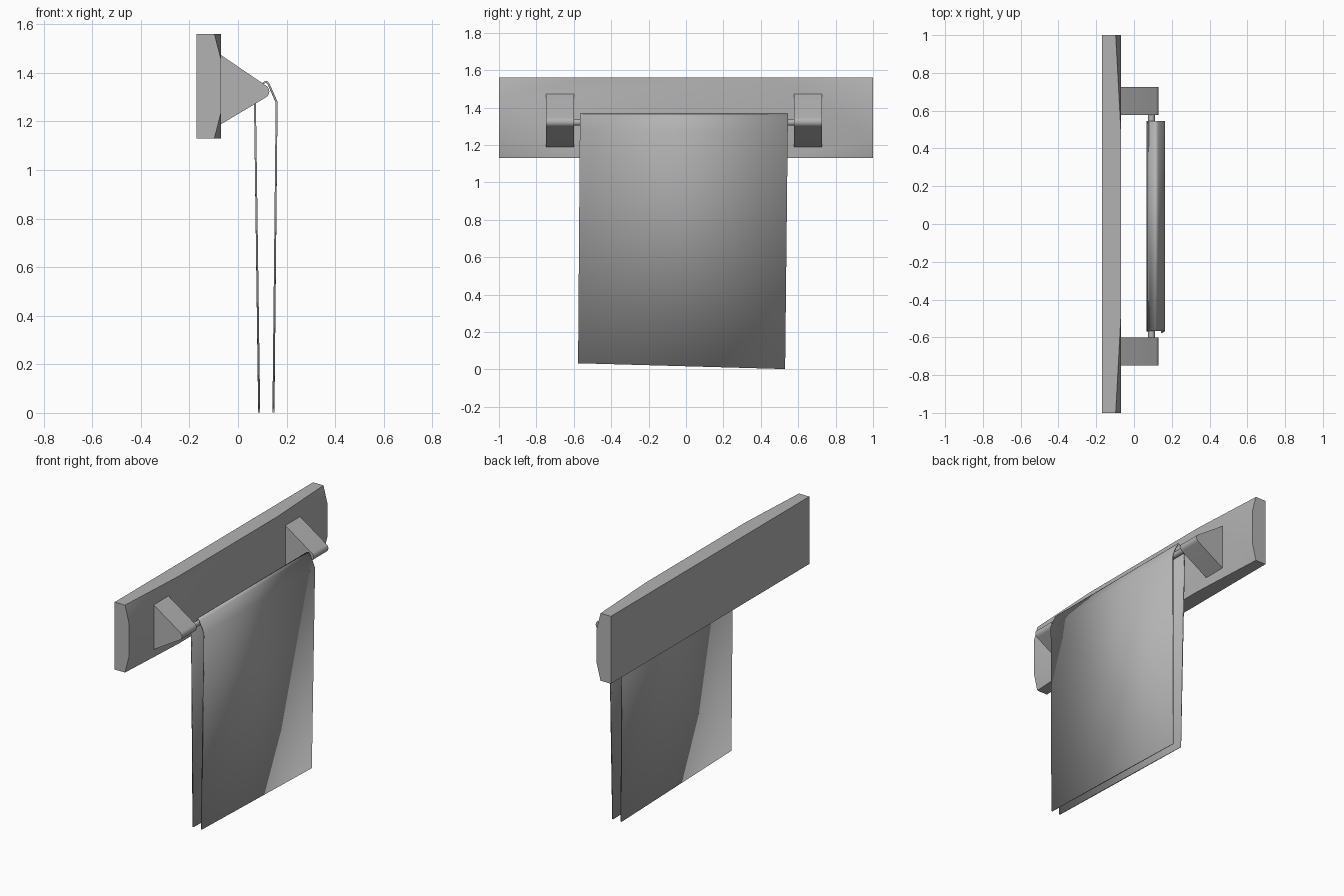
import bpy, bmesh, math
from mathutils import Matrix

cube = bpy.data.objects.get("Cube")
if cube:
    bpy.data.objects.remove(cube, do_unlink=True)

grey = bpy.data.materials.new("plain grey")
grey.use_nodes = True
grey.diffuse_color = (0.45, 0.45, 0.45, 1)
grey.node_tree.nodes["Principled BSDF"].inputs["Base Color"].default_value = grey.diffuse_color


def finish(name, bm, angle=30):
    bmesh.ops.recalc_face_normals(bm, faces=bm.faces)
    mesh = bpy.data.meshes.new(name)
    bm.to_mesh(mesh)
    bm.free()
    mesh.materials.append(grey)
    obj = bpy.data.objects.new(name, mesh)
    bpy.context.collection.objects.link(obj)
    bpy.ops.object.select_all(action='DESELECT')
    obj.select_set(True)
    bpy.context.view_layer.objects.active = obj
    bpy.ops.object.shade_smooth_by_angle(angle=math.radians(angle))
    return obj


def extrude_profile(name, profile, y0, y1):
    """Solid prism from an x-z outline, running along y."""
    bm = bmesh.new()
    face = bm.faces.new([bm.verts.new((x, y0, z)) for x, z in profile])
    grown = bmesh.ops.extrude_face_region(bm, geom=[face])["geom"]
    verts = [g for g in grown if isinstance(g, bmesh.types.BMVert)]
    bmesh.ops.translate(bm, vec=(0, y1 - y0, 0), verts=verts)
    return finish(name, bm)


# Wall board: a slab whose four front corners are shaved off at a shallow angle
bm = bmesh.new()
mid_z, half_z = 1.345, 0.215
for sy in (-1, 1):
    for sz in (-1, 1):
        for x, y, dz in ((-0.17, 1, half_z), (-0.097, 1, half_z),
                         (-0.07, 0.5, half_z), (-0.07, 1, 0.11)):
            bm.verts.new((x, sy * y, mid_z + sz * dz))
bmesh.ops.convex_hull(bm, input=bm.verts)
bmesh.ops.dissolve_limit(bm, angle_limit=0.01, verts=bm.verts, edges=bm.edges)
finish("wall_board", bm)

# Brackets: wedges with a rounded tip
tip_x, tip_z, tip_r = 0.101, 1.323, 0.028
wedge = [(-0.07, 1.473)]
for i in range(9):
    a = math.radians(56 - i * 14.5)
    wedge.append((tip_x + tip_r * math.cos(a), tip_z + tip_r * math.sin(a)))
wedge.append((-0.07, 1.188))
extrude_profile("left_bracket", wedge, -0.749, -0.6)
extrude_profile("right_bracket", wedge, 0.577, 0.726)

# Rail between the brackets
bm = bmesh.new()
bmesh.ops.create_cone(bm, cap_ends=True, segments=12, radius1=0.018, radius2=0.018,
                      depth=1.19,
                      matrix=Matrix.Translation((0.093, -0.011, 1.321))
                      @ Matrix.Rotation(math.pi / 2, 4, 'X'))
finish("rail", bm, 40)

# Towel: a thin sheet folded over the rail, hanging slightly askew
fold = [(0.083, 0), (0.066, 1.26), (0.069, 1.305), (0.08, 1.335), (0.096, 1.356),
        (0.113, 1.367), (0.122, 1.364), (0.13, 1.354), (0.163, 1.278), (0.15, 0)]
bm = bmesh.new()
rows = []
for x, z in fold:
    drop = 1 - z / 1.367
    rows.append([bm.verts.new((x, -0.567 - 0.01 * drop, z + 0.033 * drop)),
                 bm.verts.new((x, 0.545 - 0.015 * drop, z + 0.002 * drop))])
for a, b in zip(rows, rows[1:]):
    bm.faces.new((a[0], a[1], b[1], b[0]))
towel = finish("towel", bm, 35)
# Face the sheet outward so that the thickness grows toward the rail
front = max(towel.data.polygons, key=lambda p: p.center.x)
if front.normal.x < 0:
    towel.data.flip_normals()
thick = towel.modifiers.new("thickness", 'SOLIDIFY')
thick.thickness = 0.008
thick.offset = -1
